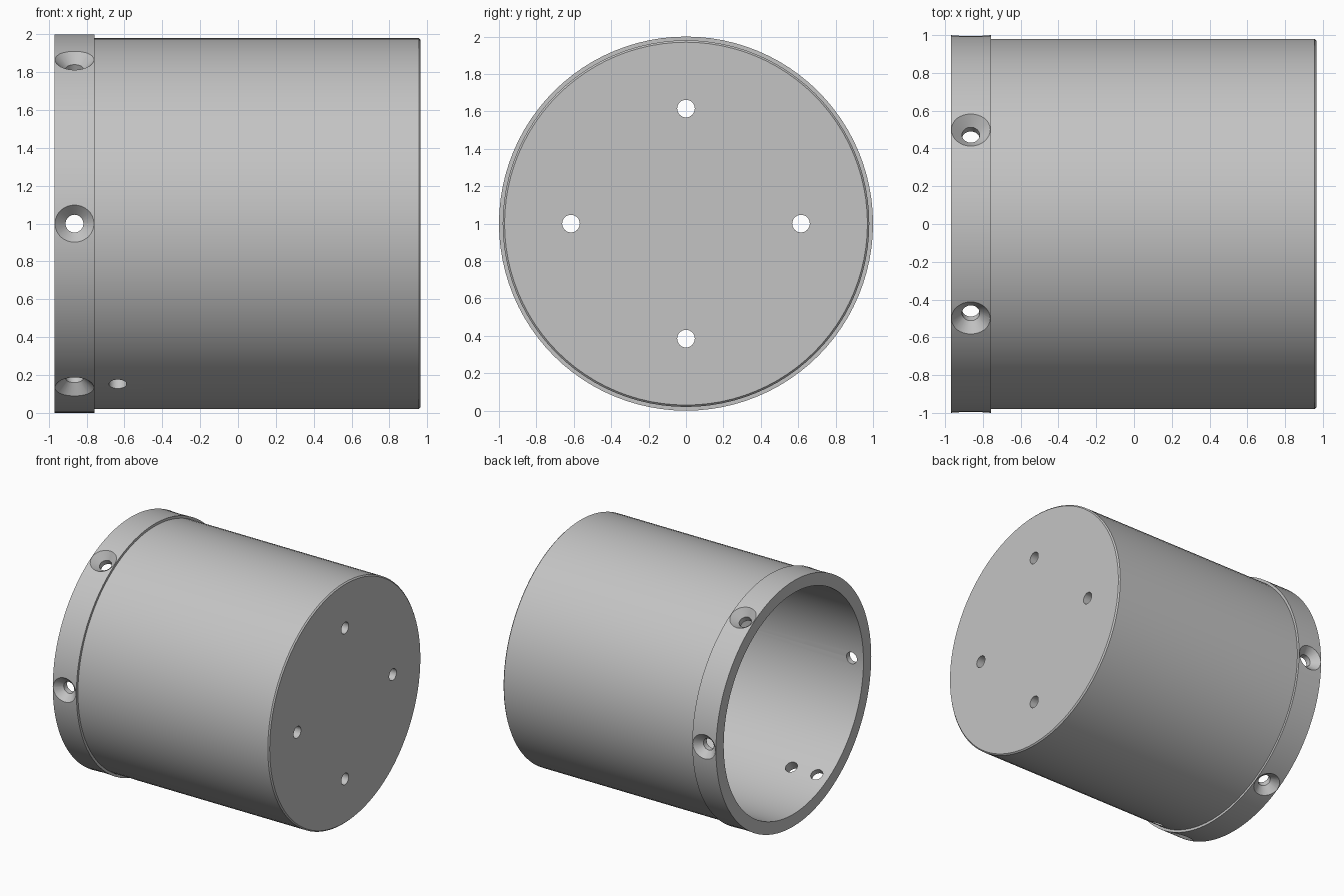
import bpy, bmesh
from math import radians, pi
from mathutils import Matrix, Vector

cube = bpy.data.objects.get("Cube")
if cube:
    bpy.data.objects.remove(cube, do_unlink=True)

grey = bpy.data.materials.new("light grey")
grey.use_nodes = True
colour = (0.55, 0.55, 0.55, 1)
grey.diffuse_color = colour
grey.node_tree.nodes["Principled BSDF"].inputs["Base Color"].default_value = colour


def lathe(bm, profile, matrix, steps):
    """Spin (radius, height) points about local z, then place the solid."""
    verts = [bm.verts.new((r, 0, h)) for r, h in profile]
    edges = [bm.edges.new(pair) for pair in zip(verts, verts[1:])]
    result = bmesh.ops.spin(bm, geom=verts + edges, axis=(0, 0, 1), cent=(0, 0, 0),
                            angle=2 * pi, steps=steps, use_duplicate=False)
    fresh = [v for v in bm.verts if not v.tag]
    bmesh.ops.transform(bm, matrix=matrix, verts=fresh)
    bmesh.ops.remove_doubles(bm, verts=fresh, dist=1e-4)
    for v in bm.verts:
        v.tag = True


def finish(bm, name):
    bmesh.ops.recalc_face_normals(bm, faces=bm.faces)
    mesh = bpy.data.meshes.new(name)
    bm.to_mesh(mesh)
    bm.free()
    mesh.materials.append(grey)
    obj = bpy.data.objects.new(name, mesh)
    bpy.context.collection.objects.link(obj)
    return obj


centre = Matrix.Translation((0, 0, 1))
along_x = centre @ Matrix.Rotation(pi / 2, 4, "Y")

# Cup with a raised collar at the open end and a closed far end
R, INNER, OPEN, END, STEP = 0.98, 0.9, -0.97, 0.965, -0.757
cup_profile = [(0, END), (R - 0.01, END), (R, END - 0.01), (R, STEP), (1, STEP),
               (1, OPEN), (INNER, OPEN), (INNER, END - 0.1), (0, END - 0.1)]
bm = bmesh.new()
lathe(bm, cup_profile, along_x, 96)
cup = finish(bm, "flanged_cup")

# Cutter holding every hole
HOLE = 0.047
bm = bmesh.new()


def radial(x, angle):
    """Local z points outwards from the cup axis; zero degrees is the front."""
    return (centre @ Matrix.Translation((x, 0, 0))
            @ Matrix.Rotation(radians(angle), 4, "X") @ Matrix.Rotation(pi / 2, 4, "X"))


# Countersunk screw holes round the collar
countersink = [(0, 0.8), (HOLE, 0.8), (HOLE, 0.943), (0.153, 1.05), (0, 1.05)]
for i in range(6):
    lathe(bm, countersink, radial(-0.864, i * 60), 32)

# Single plain hole low on the front of the wall
plain = [(0, 0.8), (HOLE, 0.8), (HOLE, 1.05), (0, 1.05)]
lathe(bm, plain, radial(-0.635, 60), 32)

# Four holes through the closed end
for i in range(4):
    offset = Matrix.Rotation(i * pi / 2, 3, "X") @ Vector((0, 0.615, 0))
    lathe(bm, plain, Matrix.Translation(offset) @ along_x, 32)
cutter = finish(bm, "hole_cutter")
cutter.hide_render = True

# Cut the holes and shade
cut = cup.modifiers.new("holes", "BOOLEAN")
cut.operation = "DIFFERENCE"
cut.solver = "EXACT"
cut.object = cutter
bpy.context.view_layer.objects.active = cup
cup.select_set(True)
bpy.ops.object.modifier_apply(modifier=cut.name)
bpy.data.objects.remove(cutter, do_unlink=True)
bpy.ops.object.shade_smooth_by_angle(angle=radians(30))
